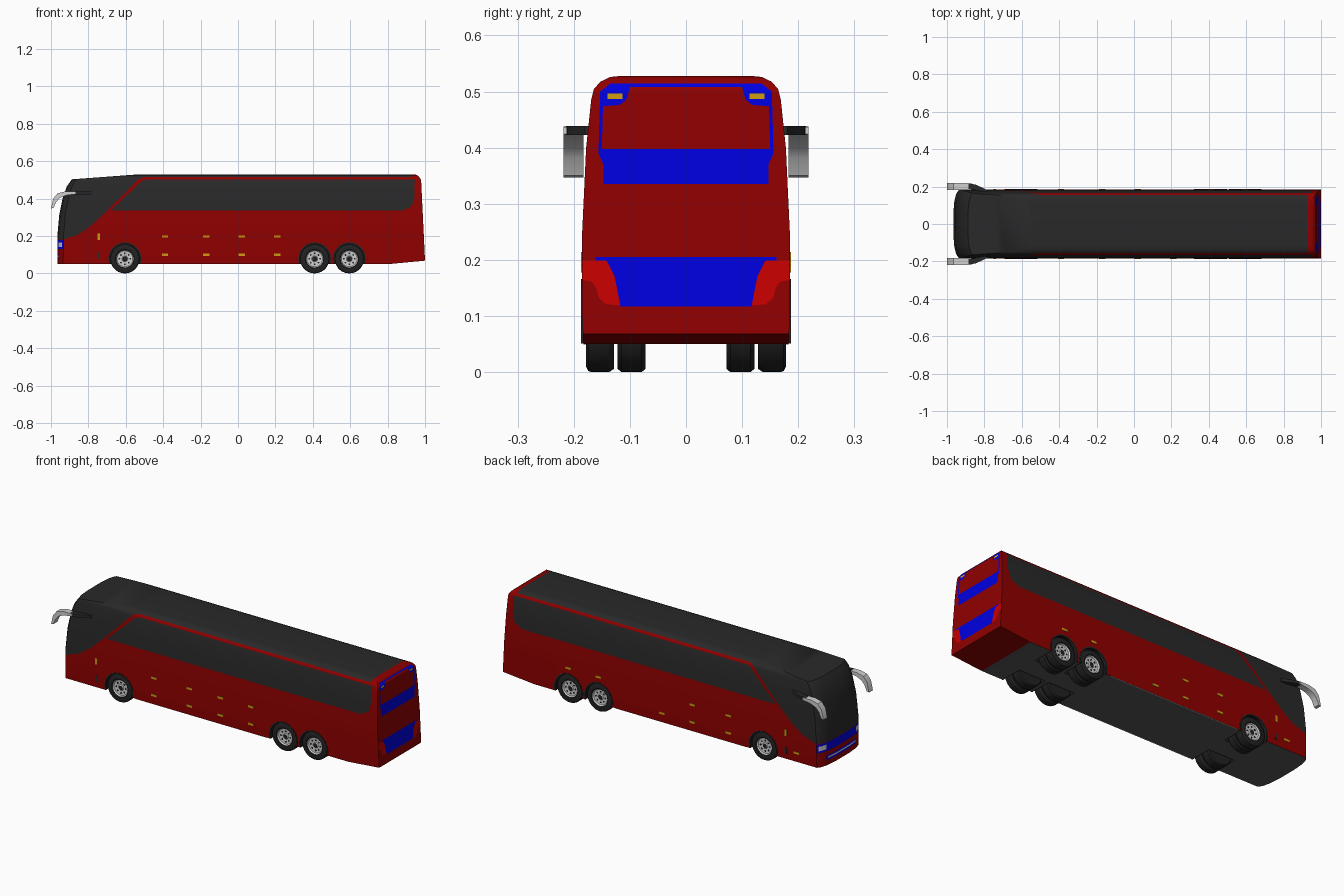
import bpy, bmesh, math
from mathutils import Vector

if "Cube" in bpy.data.objects:
    bpy.data.objects.remove(bpy.data.objects["Cube"])

# Materials
COLOURS = {
    "body_red": (0.28, 0, 0), "dark_glass": (0.022, 0.022, 0.022),
    "panel_blue": (0, 0, 0.75), "tail_lamp_red": (0.58, 0, 0),
    "amber": (0.62, 0.33, 0.005), "light_grey": (0.62, 0.62, 0.62),
    "tyre_black": (0.016, 0.016, 0.016), "floor_grey": (0.09, 0.09, 0.09),
}
RED, DARK, BLUE, TAIL, AMBER, GREY, TYRE, FLOOR = range(len(COLOURS))
MATS = []
for name, rgb in COLOURS.items():
    m = bpy.data.materials.new(name)
    m.use_nodes = True
    m.diffuse_color = (*rgb, 1)
    m.node_tree.nodes["Principled BSDF"].inputs["Base Color"].default_value = (*rgb, 1)
    MATS.append(m)


def finish(bm, name, smooth=True):
    bmesh.ops.recalc_face_normals(bm, faces=bm.faces)
    mesh = bpy.data.meshes.new(name)
    bm.to_mesh(mesh)
    bm.free()
    for m in MATS:
        mesh.materials.append(m)
    ob = bpy.data.objects.new(name, mesh)
    bpy.context.collection.objects.link(ob)
    if smooth:
        shade(ob)
    return ob


def shade(ob):
    bpy.ops.object.select_all(action='DESELECT')
    ob.select_set(True)
    bpy.context.view_layer.objects.active = ob
    bpy.ops.object.shade_smooth_by_angle(angle=math.radians(30))


def prism(bm, pts, place, lo, hi, mat):
    """Extrude a 2D outline between two depths; place maps (a, b, depth) to 3D."""
    rings = [[bm.verts.new(place(a, b, d)) for a, b in pts] for d in (lo, hi)]
    faces = [bm.faces.new(r) for r in rings]
    for i in range(len(pts)):
        j = (i + 1) % len(pts)
        faces.append(bm.faces.new((rings[0][i], rings[0][j], rings[1][j], rings[1][i])))
    for f in faces:
        f.material_index = mat


def slice_off(bm, point, normal):
    bmesh.ops.bisect_plane(bm, geom=bm.verts[:] + bm.edges[:] + bm.faces[:], dist=1e-5,
                           plane_co=point, plane_no=normal, clear_outer=True)
    bmesh.ops.holes_fill(bm, edges=[e for e in bm.edges if e.is_boundary], sides=0)


def inside(p, poly):
    hit = False
    for (a, b), (c, d) in zip(poly, poly[1:] + poly[:1]):
        if (b > p[1]) != (d > p[1]) and p[0] < (c - a) * (p[1] - b) / (d - b) + a:
            hit = not hit
    return hit


def paint(bm, poly, axis, mat, keep):
    """Cut an outline seen along an axis into the kept faces and colour its inside."""
    other = 1 - axis
    for (a, b), (c, d) in zip(poly, poly[1:] + poly[:1]):
        point, normal = Vector((0, 0, b)), Vector((0, 0, c - a))
        point[other], normal[other] = a, b - d
        faces = [f for f in bm.faces if keep(f.normal)]
        geom = set(faces)
        for f in faces:
            geom.update(f.edges)
            geom.update(f.verts)
        bmesh.ops.bisect_plane(bm, geom=list(geom), dist=1e-5, plane_co=point, plane_no=normal)
        bm.normal_update()
    for f in bm.faces:
        if keep(f.normal):
            c = f.calc_center_median()
            if inside((c[other], c.z), poly):
                f.material_index = mat


def rect(a, b, c, d):
    return [(a, b), (c, b), (c, d), (a, d)]


# Body shell: cross-section extruded lengthwise, then trimmed to the side profile
half = [(.183, .05), (.185, .10), (.185, .25), (.178, .40), (.169, .485),
        (.164, .505), (.152, .518), (.135, .526), (.115, .528)]
section = half + [(-y, z) for y, z in reversed(half)]
bm = bmesh.new()
prism(bm, section, lambda y, z, x: (x, y, z), -1.1, 1.1, RED)
nose = [(-.966, .05), (-.966, .20), (-.956, .31), (-.938, .40), (-.915, .465),
        (-.888, .503), (-.55, .528)]
tail = [(.95, .528), (.965, .52), (.979, .50), (1.0, .068), (.81, .05)]
for chain in (nose, tail):
    for (a, b), (c, d) in zip(chain, chain[1:]):
        slice_off(bm, (a, 0, b), (b - d, 0, c - a))

# Rounded nose corners following the windscreen profile
for (a, b), (c, d) in zip(nose[:-2], nose[1:-1]):
    for inset, y, yaw in ((0, .06, 5), (.006, .125, 15), (.016, .163, 36)):
        t = math.radians(yaw)
        for s in (-1, 1):
            slice_off(bm, (a + inset, s * y, b),
                      ((b - d) * math.cos(t), s * (d - b) * math.sin(t), c - a))
bmesh.ops.recalc_face_normals(bm, faces=bm.faces)
bm.normal_update()
for f in bm.faces:
    if f.normal.z < -.9 and f.calc_center_median().x < .7:
        f.material_index = FLOOR

on_side = lambda n: abs(n.y) > .3 and abs(n.x) < .5
on_rear = lambda n: n.x > .7
on_nose = lambda n: n.x < -.6
above = lambda n: n.z > -.5 and n.x < .7

# Windscreen sweep with dark roof, and side glazing
paint(bm, [(-1.1, .178), (-.93, .182), (-.85, .21), (-.78, .26), (-.70, .335), (-.53, .505),
           (-.50, .514), (.93, .514), (.93, .6), (-1.1, .6)], 1, DARK, above)
paint(bm, [(-.682, .335), (-.515, .494), (-.49, .501), (.945, .501), (.945, .41),
           (.93, .36), (.88, .335)], 1, DARK, on_side)

# Rear window surround, its lamps, and the engine panel
paint(bm, [(-.147, .335), (.147, .335), (.147, .37), (.156, .39), (.153, .50), (.135, .514),
           (-.135, .514), (-.153, .50), (-.156, .39), (-.147, .37)], 0, BLUE, on_rear)
paint(bm, [(-.15, .398), (.15, .398), (.148, .474), (.118, .476), (.106, .486), (.10, .508),
           (-.10, .508), (-.106, .486), (-.118, .476), (-.148, .474)], 0, RED, on_rear)
paint(bm, [(-.117, .117), (.117, .117), (.127, .17), (.14, .197), (.16, .199), (.16, .205),
           (-.16, .205), (-.16, .199), (-.14, .197), (-.127, .17)], 0, BLUE, on_rear)
for s in (-1, 1):
    paint(bm, rect(s * .113, .487, s * .14, .497), 0, AMBER, on_rear)
    paint(bm, [(s * y, z) for y, z in ((.19, .199), (.142, .199), (.127, .17), (.117, .119),
                                       (.142, .121), (.155, .132), (.16, .15), (.168, .161),
                                       (.19, .166))], 0, TAIL, on_rear)

# Front grille, bumper intake and headlamps
paint(bm, rect(-.2, .13, .2, .178), 0, BLUE, on_nose)
paint(bm, rect(-.13, .078, .13, .105), 0, BLUE, on_nose)
paint(bm, rect(-.12, .088, .12, .096), 0, GREY, on_nose)
for s in (-1, 1):
    paint(bm, rect(s * .13, .14, s * .176, .166), 0, GREY, on_nose)
body = finish(bm, "body", smooth=False)

# Wheel wells
AXLES = (-.605, .41, .595)
HUB = .078
bm = bmesh.new()
ring = [(math.cos(i * math.tau / 40) * .086, math.sin(i * math.tau / 40) * .086) for i in range(40)]
for x in AXLES:
    for s in (-1, 1):
        prism(bm, ring, lambda a, b, d: (x + a, s * d, HUB + b), .06, .3, TYRE)
cutter = finish(bm, "wheel_well_cutter", smooth=False)
cutter.hide_render = True
mod = body.modifiers.new("wheel_wells", 'BOOLEAN')
mod.operation, mod.solver, mod.object = 'DIFFERENCE', 'EXACT', cutter
bpy.context.view_layer.objects.active = body
bpy.ops.object.modifier_apply(modifier=mod.name)
bpy.data.objects.remove(cutter)
shade(body)


def lathe(bm, profile, x, s, mat_rule):
    """Spin (radius, depth) points about an axle."""
    verts = [bm.verts.new((x, s * d, HUB + r)) for r, d in profile]
    edges = [bm.edges.new(p) for p in zip(verts, verts[1:])]
    bmesh.ops.spin(bm, geom=verts + edges, cent=(x, 0, HUB), axis=(0, 1, 0),
                   angle=math.tau, steps=36)
    for f in bm.faces:
        c = f.calc_center_median()
        f.material_index = mat_rule(math.hypot(c.x - x, c.z - HUB), abs(c.y))
    bmesh.ops.remove_doubles(bm, verts=bm.verts, dist=1e-5)


# Wheels: outer tyre with rim, inner tyre, and arch lip
outer = [(0, .170), (.012, .170), (.016, .165), (.042, .167), (.046, .173), (.05, .177),
         (.068, .178), (.076, .174), (.078, .168), (.078, .137), (.072, .128), (0, .128)]
inner = [(0, .122), (.072, .122), (.078, .115), (.078, .079), (.072, .072), (0, .072)]
for label, x in zip(("front", "middle", "rear"), AXLES):
    for side, s in (("left", 1), ("right", -1)):
        bm = bmesh.new()
        lathe(bm, outer, x, s,
              lambda r, d: GREY if .013 < r < .047 and d > .15 else TYRE)
        finish(bm, f"{label}_{side}_wheel")
        bm = bmesh.new()
        lathe(bm, inner, x, s, lambda r, d: TYRE)
        finish(bm, f"{label}_{side}_inner_tyre")

        bm = bmesh.new()
        for i in range(8):
            a = i * math.tau / 8
            hole = [(.029 * math.cos(a) + .005 * math.cos(b), .029 * math.sin(a) + .005 * math.sin(b))
                    for b in (k * math.tau / 8 for k in range(8))]
            prism(bm, hole, lambda u, v, d: (x + u, s * d, HUB + v), .163, .1675, TYRE)
        finish(bm, f"{label}_{side}_rim_holes")

        bm = bmesh.new()
        sweep = [math.radians(-18 + i * 216 / 28) for i in range(29)]
        lip = [(r * math.cos(a), r * math.sin(a)) for r, run in ((.088, sweep), (.081, sweep[::-1]))
               for a in run]
        prism(bm, lip, lambda u, v, d: (x + u, s * d, HUB + v), .178, .187, DARK)
        finish(bm, f"{label}_{side}_arch_lip")

# Side marker lamps (position along the side, height)
LAMPS = {-1: [(x, z) for x in (-.39, -.17, .02, .21) for z in (.197, .10)],
         1: [(x, .197) for x in (.595, .41, -.17, -.39)]
            + [(x, .10) for x in (.02, -.17, -.39, -.81)]}
for side, s in (("left", 1), ("right", -1)):
    bm = bmesh.new()
    for x, z in LAMPS[s]:
        prism(bm, rect(x - .017, z - .006, x + .017, z + .006),
              lambda a, b, d: (a, s * d, b), .181, .187, AMBER)
    prism(bm, rect(-.751, .178, -.739, .214), lambda a, b, d: (a, s * d, b), .181, .187, AMBER)
    prism(bm, rect(-.751, .08, -.739, .115), lambda a, b, d: (a, s * d, b), .181, .187, DARK)
    finish(bm, f"{side}_marker_lamps", smooth=False)

    # Pale strip under the sill between the axles
    bm = bmesh.new()
    prism(bm, rect(-.5, .049, .3, .052), lambda a, b, d: (a, s * d, b), .178, .183, GREY)
    finish(bm, f"{side}_sill_strip", smooth=False)

    # Mirror: hooked shell on a dark arm
    bm = bmesh.new()
    hook = [(-.87, .437), (-.925, .438), (-.965, .428), (-.988, .400), (-1.0, .347),
            (-.986, .350), (-.972, .382), (-.953, .403), (-.92, .417), (-.87, .424)]
    prism(bm, hook, lambda a, b, d: (a, s * d, b), .183, .218, GREY)
    finish(bm, f"{side}_mirror")
    bm = bmesh.new()
    arm = [(-.78, .166), (-.86, .184), (-.885, .188), (-.885, .214), (-.85, .212), (-.78, .18)]
    prism(bm, arm, lambda a, b, d: (a, s * b, d), .423, .439, DARK)
    finish(bm, f"{side}_mirror_arm")
